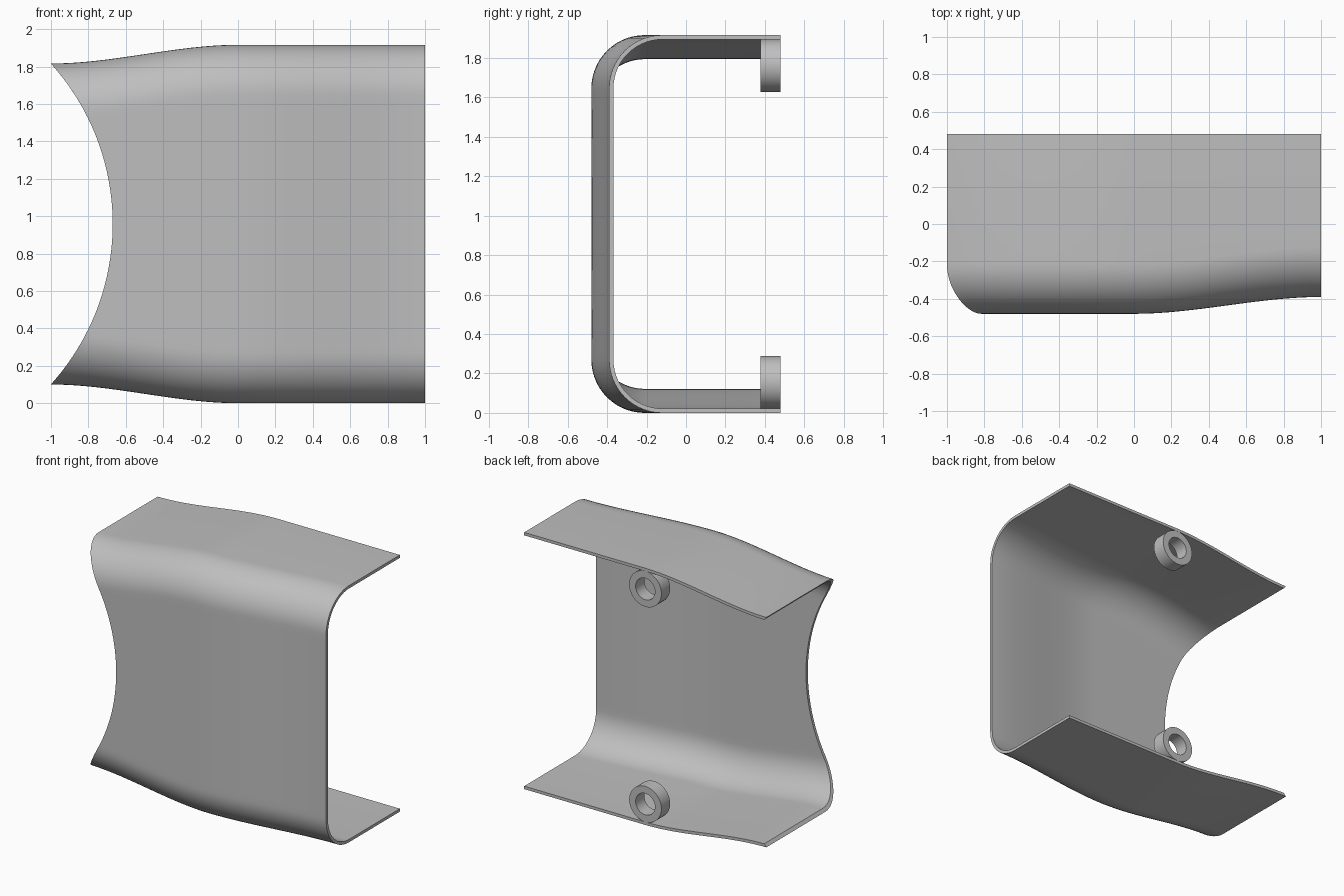
import bpy, bmesh, math

if "Cube" in bpy.data.objects:
    bpy.data.objects.remove(bpy.data.objects["Cube"])

grey = bpy.data.materials.new("plain grey")
grey.use_nodes = True
colour = (0.52, 0.52, 0.52, 1)
grey.diffuse_color = colour
grey.node_tree.nodes["Principled BSDF"].inputs["Base Color"].default_value = colour

MID = 0.958        # height of the symmetry plane
BACK = 0.48
THICK = 0.022
BEND = 0.27        # outer corner radius
STEPS = 40         # segments along the length
ARC, FLAT = 14, 32


def ease(t):
    t = min(max(t, 0), 1)
    return t * t * (3 - 2 * t)


def section(x, inset):
    """C-shaped section at x, from the upper back edge round to the lower one."""
    half = MID - 0.1 * ease(-x)
    front = -BACK + 0.09 * ease(x)
    cy, cz, r = front + BEND, half - BEND, BEND - inset
    upper = [(BACK, half - inset)]
    for i in range(ARC + 1):
        a = math.pi / 2 * (1 + i / ARC)
        upper.append((cy + r * math.cos(a), cz + r * math.sin(a)))
    middle = [(front + inset, cz * (1 - 2 * i / FLAT)) for i in range(1, FLAT)]
    lower = [(y, -z) for y, z in reversed(upper)]
    return [(y, MID + z) for y, z in upper + middle + lower]


def notch_x(index, inset):
    """Where the round side notch cuts this line of the section."""
    x = -1.0
    for _ in range(12):
        dz = section(x, inset)[index][1] - MID
        x = max(-1.0, -1.948 + math.sqrt(1.278 ** 2 - dz * dz))
    return x


def finish(bm, name):
    bmesh.ops.recalc_face_normals(bm, faces=bm.faces)
    mesh = bpy.data.meshes.new(name)
    bm.to_mesh(mesh)
    bm.free()
    mesh.materials.append(grey)
    obj = bpy.data.objects.new(name, mesh)
    bpy.context.collection.objects.link(obj)
    bpy.ops.object.select_all(action='DESELECT')
    obj.select_set(True)
    bpy.context.view_layer.objects.active = obj
    bpy.ops.object.shade_smooth_by_angle(angle=math.radians(30))
    return obj


# Bent sheet cover: outer and inner skins, joined around the rim
bm = bmesh.new()
skins = []
for inset in (0, THICK):
    grid = []
    for i in range(len(section(0, 0))):
        start = notch_x(i, inset)
        line = []
        for s in range(STEPS + 1):
            x = start + (1 - start) * s / STEPS
            y, z = section(x, inset)[i]
            line.append(bm.verts.new((x, y, z)))
        grid.append(line)
    for a, b in zip(grid, grid[1:]):
        for s in range(STEPS):
            bm.faces.new((a[s], a[s + 1], b[s + 1], b[s]))
    skins.append(grid)

outer, inner = skins
rims = [([line[end] for line in outer], [line[end] for line in inner]) for end in (0, -1)]
rims += [(outer[end], inner[end]) for end in (0, -1)]
for o, n in rims:
    for k in range(len(o) - 1):
        bm.faces.new((o[k], o[k + 1], n[k + 1], n[k]))
finish(bm, "bent_cover")


# Mounting rings at the back edges
def ring(name, z):
    bm = bmesh.new()
    sides, loops = 48, []
    for r, y in ((0.133, BACK), (0.133, 0.377), (0.08, 0.377), (0.08, BACK)):
        loops.append([bm.verts.new((r * math.cos(2 * math.pi * k / sides), y,
                                    z + r * math.sin(2 * math.pi * k / sides)))
                      for k in range(sides)])
    for j in range(4):
        a, b = loops[j], loops[(j + 1) % 4]
        for k in range(sides):
            m = (k + 1) % sides
            bm.faces.new((a[k], a[m], b[m], b[k]))
    finish(bm, name)


for label, side in (("upper", 1), ("lower", -1)):
    ring(label + "_mounting_ring", MID + side * 0.803)
